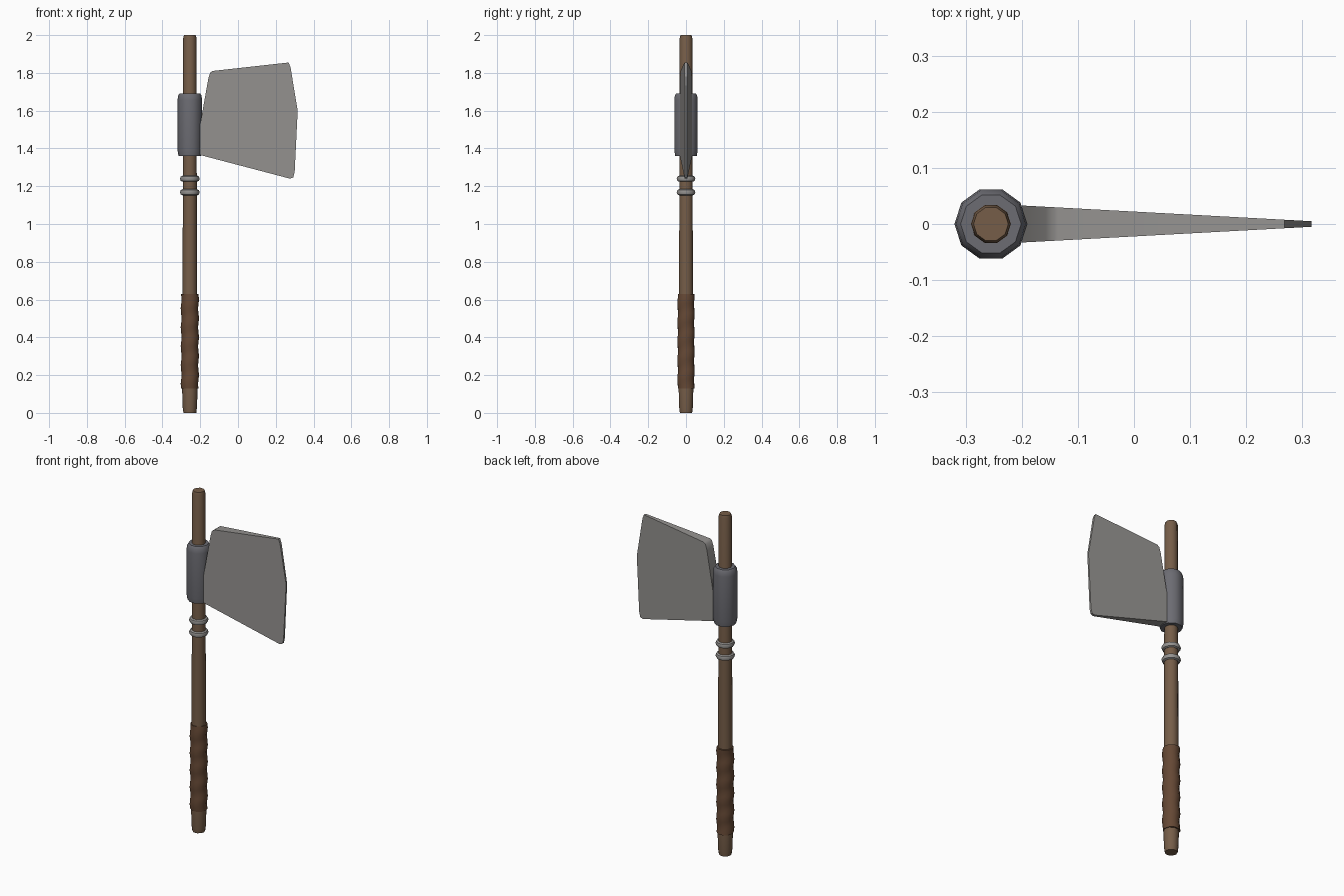
import bpy, bmesh
from math import cos, sin, pi, radians

if "Cube" in bpy.data.objects:
    bpy.data.objects.remove(bpy.data.objects["Cube"])

SIDES = 10
AXIS_X = -0.255


def colour(name, rgb):
    m = bpy.data.materials.new(name)
    m.diffuse_color = (*rgb, 1)
    m.use_nodes = True
    m.node_tree.nodes["Principled BSDF"].inputs["Base Color"].default_value = m.diffuse_color
    return m


wood = colour("wood", (0.18, 0.11, 0.065))
leather = colour("leather", (0.13, 0.065, 0.035))
iron = colour("iron", (0.15, 0.15, 0.17))
steel = colour("steel", (0.30, 0.29, 0.28))


def finish(name, bm, mat, smooth=True):
    bmesh.ops.recalc_face_normals(bm, faces=bm.faces)
    me = bpy.data.meshes.new(name)
    bm.to_mesh(me)
    bm.free()
    me.materials.append(mat)
    ob = bpy.data.objects.new(name, me)
    bpy.context.collection.objects.link(ob)
    if smooth:
        bpy.ops.object.select_all(action='DESELECT')
        ob.select_set(True)
        bpy.context.view_layer.objects.active = ob
        bpy.ops.object.shade_smooth_by_angle(angle=radians(40))
    return ob


def lathe(name, profile, mat, ripple=None, closed=False):
    """Turn (radius, z) points about the shaft axis; ripple(angle, z) adds to the radius."""
    bm = bmesh.new()
    rings = []
    for r, z in profile:
        ring = []
        for i in range(SIDES):
            a = 2 * pi * i / SIDES
            q = r + (ripple(a, z) if ripple else 0)
            ring.append(bm.verts.new((AXIS_X + q * cos(a), q * sin(a), z)))
        rings.append(ring)
    pairs = list(zip(rings, rings[1:]))
    if closed:
        pairs.append((rings[-1], rings[0]))
    for lo, hi in pairs:
        for i in range(SIDES):
            j = (i + 1) % SIDES
            bm.faces.new((lo[i], lo[j], hi[j], hi[i]))
    if not closed:
        bm.faces.new(rings[0])
        bm.faces.new(rings[-1])
    return finish(name, bm, mat)


# Shaft
lathe("shaft", [(0.034, 0), (0.038, 0.03), (0.041, 0.13), (0.039, 0.63),
                (0.037, 1.1), (0.035, 1.985), (0.031, 2.0)], wood)

# Leather grip with a spiral wrap
steps = 20
lathe("grip_wrap", [(0.046, 0.13 + 0.5 * k / steps) for k in range(steps + 1)], leather,
      ripple=lambda a, z: 0.0025 * cos(2 * pi * z / 0.1 - a))

# Two rounded rings below the head
for n, zc in (("lower_ring", 1.168), ("upper_ring", 1.24)):
    lathe(n, [(0.039 + 0.013 * cos(2 * pi * k / 8), zc + 0.016 * sin(2 * pi * k / 8))
              for k in range(8)], steel, closed=True)

# Collar holding the blade
lathe("collar", [(0.060, 1.36), (0.065, 1.39), (0.065, 1.655), (0.062, 1.68), (0.054, 1.692)], iron)

# Wedge-shaped blade, thick at the collar and thin at the cutting edge
outline = [(-0.2, 1.365), (-0.2, 1.53), (-0.157, 1.77), (-0.148, 1.80), (-0.135, 1.81),
           (0.268, 1.855), (0.278, 1.83), (0.316, 1.60), (0.300, 1.275), (0.293, 1.247),
           (0.276, 1.24)]
bm = bmesh.new()
front, back = [], []
for x, z in outline:
    t = 0.033 + (0.005 - 0.033) * (x + 0.2) / 0.516
    front.append(bm.verts.new((x, -t, z)))
    back.append(bm.verts.new((x, t, z)))
bm.faces.new(front)
bm.faces.new(back)
for i in range(len(outline)):
    j = (i + 1) % len(outline)
    bm.faces.new((front[i], front[j], back[j], back[i]))
finish("blade", bm, steel)
